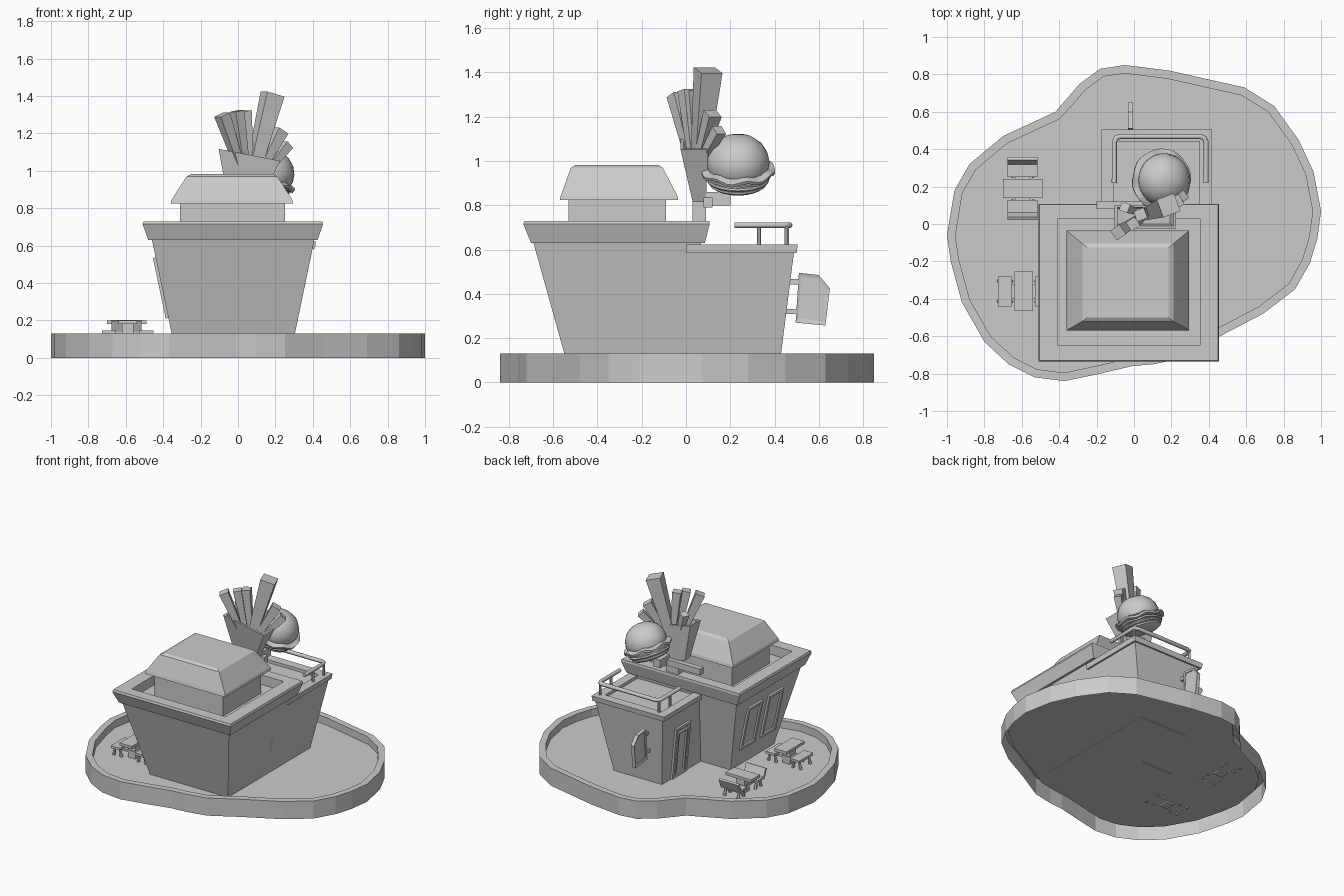
import bpy, bmesh, math
from mathutils import Vector, Matrix

if "Cube" in bpy.data.objects:
    bpy.data.objects.remove(bpy.data.objects["Cube"])


def finish(name, bm, mat=None, smooth=False):
    bmesh.ops.recalc_face_normals(bm, faces=bm.faces)
    me = bpy.data.meshes.new(name)
    bm.to_mesh(me)
    bm.free()
    ob = bpy.data.objects.new(name, me)
    bpy.context.collection.objects.link(ob)
    if mat:
        me.transform(mat)
    if smooth:
        for p in me.polygons:
            p.use_smooth = True
        me.set_sharp_from_angle(angle=math.radians(40))
    return ob


def skin(name, rings, cap0=True, cap1=True, mat=None, smooth=False):
    """Bridge a list of closed point rings."""
    bm = bmesh.new()
    vs = [[bm.verts.new(p) for p in r] for r in rings]
    n = len(rings[0])
    for a, b in zip(vs, vs[1:]):
        for i in range(n):
            j = (i + 1) % n
            bm.faces.new((a[i], a[j], b[j], b[i]))
    if cap0:
        bm.faces.new(vs[0])
    if cap1:
        bm.faces.new(vs[-1])
    return finish(name, bm, mat, smooth)


def rects(name, *levels, mat=None):
    """Loft rectangles given as (z, x0, x1, y0, y1)."""
    return skin(name, [[(a, c, z), (b, c, z), (b, d, z), (a, d, z)]
                       for z, a, b, c, d in levels], mat=mat)


def box(name, x0, x1, y0, y1, z0, z1, mat=None):
    return rects(name, (z0, x0, x1, y0, y1), (z1, x0, x1, y0, y1), mat=mat)


def stick(name, a, b, r1, r2, n=4):
    """Tapered bar from a to b."""
    a, b = Vector(a), Vector(b)
    d = b - a
    m = Matrix.Translation(a) @ d.to_track_quat('Z', 'Y').to_matrix().to_4x4()
    rings = [[(r * math.cos(2 * math.pi * (i + .5) / n), r * math.sin(2 * math.pi * (i + .5) / n), z)
              for i in range(n)] for r, z in ((r1, 0), (r2, d.length))]
    return skin(name, rings, mat=m, smooth=n > 6)


def lathe(name, prof, mat, n=28, wave=0):
    rings = []
    for r, z in prof:
        rings.append([(r * math.cos(t), r * math.sin(t), z + wave * r * math.sin(7 * t))
                      for t in (2 * math.pi * i / n for i in range(n))])
    return skin(name, rings, mat=mat, smooth=True)


# Island base: wall, rim and sunken floor, open underneath
outline = [(-.05, .85), (.19, .82), (.59, .73), (.75, .63), (.88, .45), (.96, .28), (1, .07), (.98, -.08),
           (.94, -.21), (.86, -.35), (.69, -.48), (.46, -.6), (.25, -.72), (.1, -.75), (-.01, -.76),
           (-.18, -.8), (-.37, -.84), (-.53, -.82), (-.67, -.75), (-.8, -.63), (-.92, -.42), (-.98, -.2),
           (-1, -.06), (-.96, .18), (-.88, .32), (-.7, .47), (-.42, .6), (-.29, .75), (-.18, .83)]
inner = []
for i, p in enumerate(outline):
    t = (Vector(outline[(i + 1) % len(outline)]) - Vector(outline[i - 1])).normalized()
    inner.append((p[0] + t.y * .045, p[1] - t.x * .045))
G = .075
skin("island_base", [[(x, y, z) for x, y in o] for o, z in
                     ((outline, 0), (outline, .13), (inner, .13), (inner, G))], cap0=False)

# Main block with flared parapet
rects("main_block", (.07, -.342, .292, -.533, -.03), (.64, -.462, .41, -.692, .07))
rects("main_parapet", (.63, -.48, .425, -.70, .085), (.715, -.51, .455, -.735, .107),
      (.73, -.505, .45, -.73, .105), (.73, -.41, .353, -.65, .027), (.66, -.41, .353, -.65, .027))

# Rooftop unit with hood
box("roof_unit", -.31, .25, -.53, -.09, .65, .84)
rects("roof_hood", (.825, -.36, .295, -.57, -.035), (.845, -.355, .29, -.565, -.04),
      (.97, -.275, .21, -.52, -.105), (.982, -.25, .185, -.50, -.125))

# Rear annex, its trim and railing
rects("annex_block", (.07, -.10, .292, -.1, .422), (.59, -.15, .40, -.1, .488))
rects("annex_trim", (.585, -.17, .412, 0, .5), (.622, -.175, .416, 0, .505),
      (.622, -.11, .35, 0.03, .44), (.60, -.11, .35, .03, .44))
path = [(-.105, .22), (-.105, .44), (-.095, .46), (-.075, .468), (.355, .468), (.375, .46), (.385, .44), (.385, .22)]
cu = bpy.data.curves.new("railing", 'CURVE')
cu.dimensions = '3D'
cu.bevel_depth = .014
cu.bevel_resolution = 1
cu.use_fill_caps = True
sp = cu.splines.new('POLY')
sp.points.add(len(path) - 1)
for q, (x, y) in zip(sp.points, path):
    q.co = (x, y, .71, 1)
bpy.context.collection.objects.link(bpy.data.objects.new("railing", cu))
for x in (-.1, .38):
    for y in (.33, .455):
        stick("railing_post", (x, y, .6), (x, y, .71), .01, .01, 8)


# Framed windows and door on the left-hand leaning walls
def wall_frame(name, pos, slope, w, h, bar=.02):
    nrm = Vector((-1, 0, -slope)).normalized()
    up = Vector((-slope, 0, 1)).normalized()
    m = Matrix((up.cross(nrm), up, nrm)).transposed().to_4x4()
    m = Matrix.Translation(pos) @ m
    a, b, c, d = w / 2, h / 2, w / 2 - bar, h / 2 - bar
    return rects(name, (-.01, -a, a, -b, b), (.015, -a, a, -b, b),
                 (.015, -c, c, -d, d), (.003, -c, c, -d, d), mat=m)


for y in (-.17, -.41):
    wall_frame("window", (-.406, y, .375), .21, .17, .33)
wall_frame("door", (-.119, .24, .27), .096, .17, .38)
wall_frame("door_panel", (-.119, .24, .26), .096, .11, .32, .012)

# Hanging sign behind the annex
sign = [(.495, .27), (.63, .257), (.65, .425), (.60, .485), (.51, .495)]
mid = Vector((.57, .385))
inset = [tuple(mid + (Vector(p) - mid) * .85) for p in sign]
skin("sign_plate", [[(x, y, z) for y, z in s] for s, x in
                    ((inset, -.022), (inset, -.028), (sign, -.032), (sign, -.006), (inset, -.010), (inset, -.016))])
for z in (.32, .455):
    box("sign_bracket", -.026, -.012, .42, .51, z - .012, z + .012)


# Picnic tables
def table(name, cx, cy, rot, backs):
    m = Matrix.Translation((cx, cy, 0)) @ Matrix.Rotation(rot, 4, 'Z')
    box(name + "_top", -.105, .105, -.05, .05, .18, .2, m)
    box(name + "_stem", -.035, .035, -.03, .03, .065, .18, m)
    box(name + "_beam", -.04, .04, -.12, .12, .115, .13, m)
    for s in (-1, 1):
        y = s * .1
        box(name + "_seat", -.08, .08, y - .038, y + .038, .13, .147, m)
        if backs:
            tilt = m @ Matrix.Translation((0, s * .135, .14)) @ Matrix.Rotation(-s * .4, 4, 'X')
            box(name + "_back", -.08, .08, -.008, .008, 0, .065, tilt)
        for x in (-.055, .055):
            for dy in (-.025, .025):
                stick(name + "_leg", m @ Vector((x, y + dy * 1.3, .068)), m @ Vector((x, y + dy * .7, .135)), .012, .008, 6)


table("rear_table", -.595, .19, 0, True)
table("front_table", -.59, -.36, math.pi / 2, False)

# Stand carrying the food display
box("stand_post", 0, .1, .03, .09, .65, .87)
box("stand_beam", -.2, .16, .08, .12, .79, .835)
box("stand_arm", .07, .13, .09, .2, .80, .86)

# Fries carton, leaning to the right
lean = Matrix.Translation((.04, .06, .86)) @ Matrix.Rotation(math.radians(11), 4, 'Y')
rects("fries_carton", (-.03, -.09, .08, -.03, .03), (.225, -.19, .145, -.085, .04),
      (.225, -.175, .13, -.07, .028), (.18, -.165, .12, -.06, .024), mat=lean)

# Fries: base, tip, end radius
fries = [((.01, .02, 1.02), (-.085, -.045, 1.30), .045), ((.04, .03, 1.02), (-.005, .0, 1.32), .04),
         ((.06, .06, 1.02), (.035, .05, 1.32), .042), ((.08, .06, 1.0), (.185, .1, 1.41), .072),
         ((.12, .06, 1.0), (.23, .12, 1.215), .045), ((.14, .06, .98), (.265, .15, 1.14), .036),
         ((.0, .07, 1.02), (-.05, .09, 1.19), .035)]
for a, b, r in fries:
    stick("fry", a, b, r * .6, r)

# Burger: stacked turned layers, tilted toward the right
bt = Matrix.Translation((.15, .235, .965)) @ Matrix.Rotation(math.radians(22), 4, 'Y')
lathe("bun_top", [(.11, -.01), (.138, .005), (.143, .03), (.135, .07), (.112, .11), (.075, .14), (.035, .153), (.005, .156)], bt)
lathe("lettuce", [(.12, -.022), (.165, -.018), (.168, -.004), (.13, .01)], bt, 42, .05)
lathe("cheese", [(.12, -.04), (.148, -.036), (.148, -.026), (.12, -.022)], bt, 28, .03)
lathe("patty", [(.12, -.062), (.138, -.058), (.142, -.05), (.138, -.042), (.12, -.038)], bt)
lathe("bun_bottom", [(.07, -.092), (.11, -.086), (.128, -.074), (.128, -.064), (.11, -.06)], bt)
